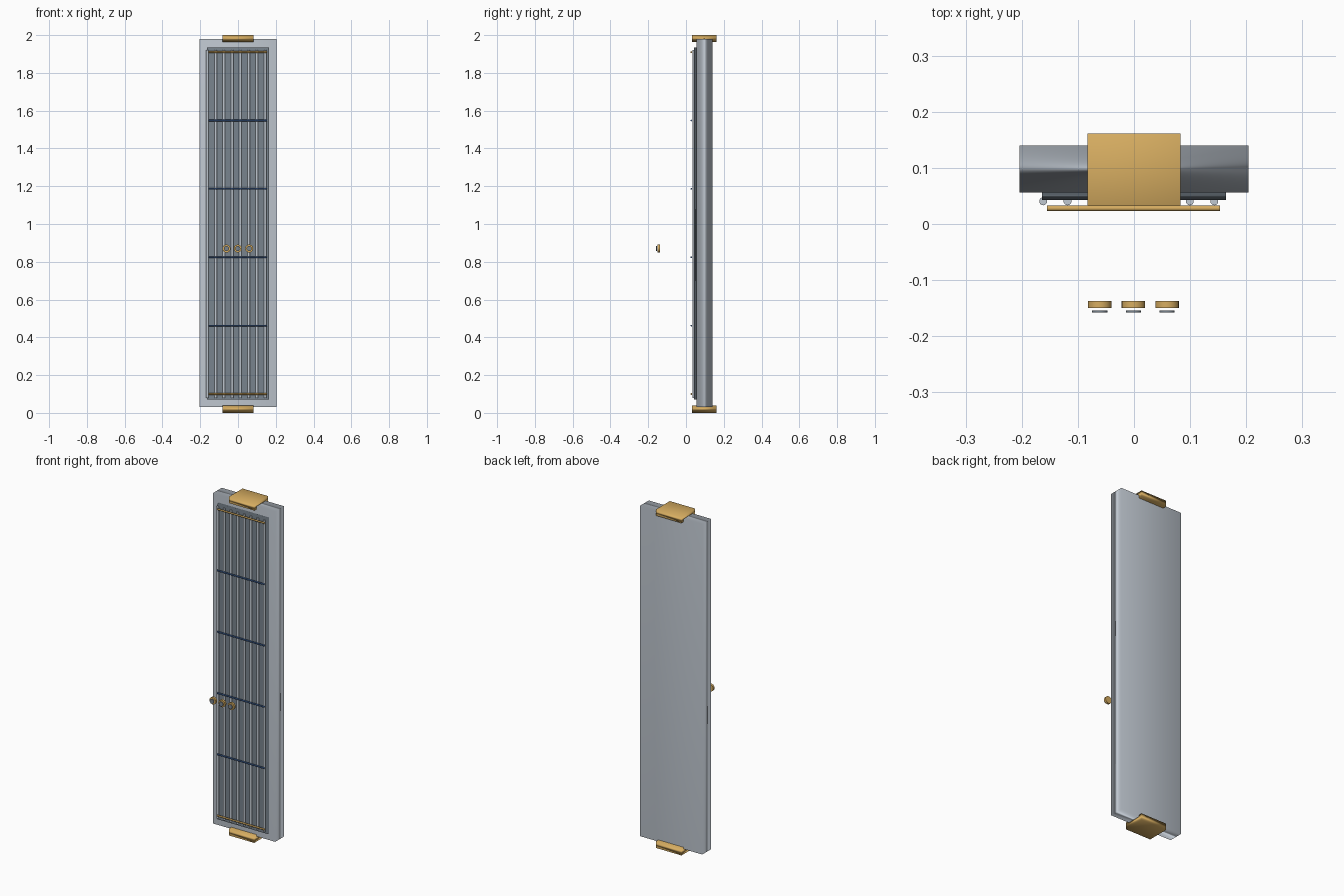
import bpy
from math import radians

old = bpy.data.objects.get("Cube")
if old:
    bpy.data.objects.remove(old, do_unlink=True)


def material(name, rgb):
    m = bpy.data.materials.new(name)
    m.use_nodes = True
    m.diffuse_color = (*rgb, 1)
    m.node_tree.nodes["Principled BSDF"].inputs["Base Color"].default_value = (*rgb, 1)
    return m


silver = material("pale steel", (0.53, 0.58, 0.64))
slate = material("slate grey", (0.19, 0.23, 0.27))
gold = material("brass", (0.68, 0.42, 0.12))
blue = material("blue", (0.06, 0.15, 0.38))


def finish(name, mat):
    ob = bpy.context.object
    ob.name = name
    ob.data.materials.append(mat)
    bpy.ops.object.shade_smooth()
    return ob


def box(name, lo, hi, mat):
    centre = [(a + b) / 2 for a, b in zip(lo, hi)]
    bpy.ops.mesh.primitive_cube_add(size=1, location=centre)
    bpy.context.object.scale = [b - a for a, b in zip(lo, hi)]
    return finish(name, mat)


def rod(name, centre, radius, length, mat, axis="z", sides=16):
    turn = {"x": (0, radians(90), 0), "y": (radians(90), 0, 0), "z": (0, 0, 0)}[axis]
    bpy.ops.mesh.primitive_cylinder_add(vertices=sides, radius=radius, depth=length,
                                        location=centre, rotation=turn)
    ob = finish(name, mat)
    bpy.ops.object.shade_smooth_by_angle(angle=radians(50))
    return ob


# Slab, recessed-looking face panel and end caps
box("body", (-0.204, 0.056, 0.03), (0.204, 0.14, 1.98), silver)
box("face_panel", (-0.164, 0.043, 0.07), (0.164, 0.056, 1.935), slate)
box("top_cap", (-0.083, 0.033, 1.963), (0.083, 0.161, 2.0), gold)
box("bottom_cap", (-0.083, 0.033, 0.0), (0.083, 0.161, 0.04), gold)

# Vertical rods over the panel
for i in range(8):
    rod(f"vertical_rod_{i + 1}", (-0.162 + 0.0436 * i, 0.0405, 1.0), 0.0072, 1.84, silver, sides=10)

# Horizontal bars: brass at the ends, blue between
for i in range(6):
    end = i in (0, 5)
    rod(f"{'end' if end else 'middle'}_bar_{i + 1}", (-0.001, 0.028, 0.1 + 0.362 * i),
        0.005 if end else 0.0045, 0.308, gold if end else blue, "x", 10)

# Three knobs standing in front, each with a small face disc
for i, x in enumerate((-0.061, -0.001, 0.059)):
    rod(f"knob_{i + 1}", (x, -0.1435, 0.87), 0.021, 0.013, gold, "y", 20)
    rod(f"knob_face_{i + 1}", (x, -0.156, 0.87), 0.0135, 0.004, slate, "y", 20)
